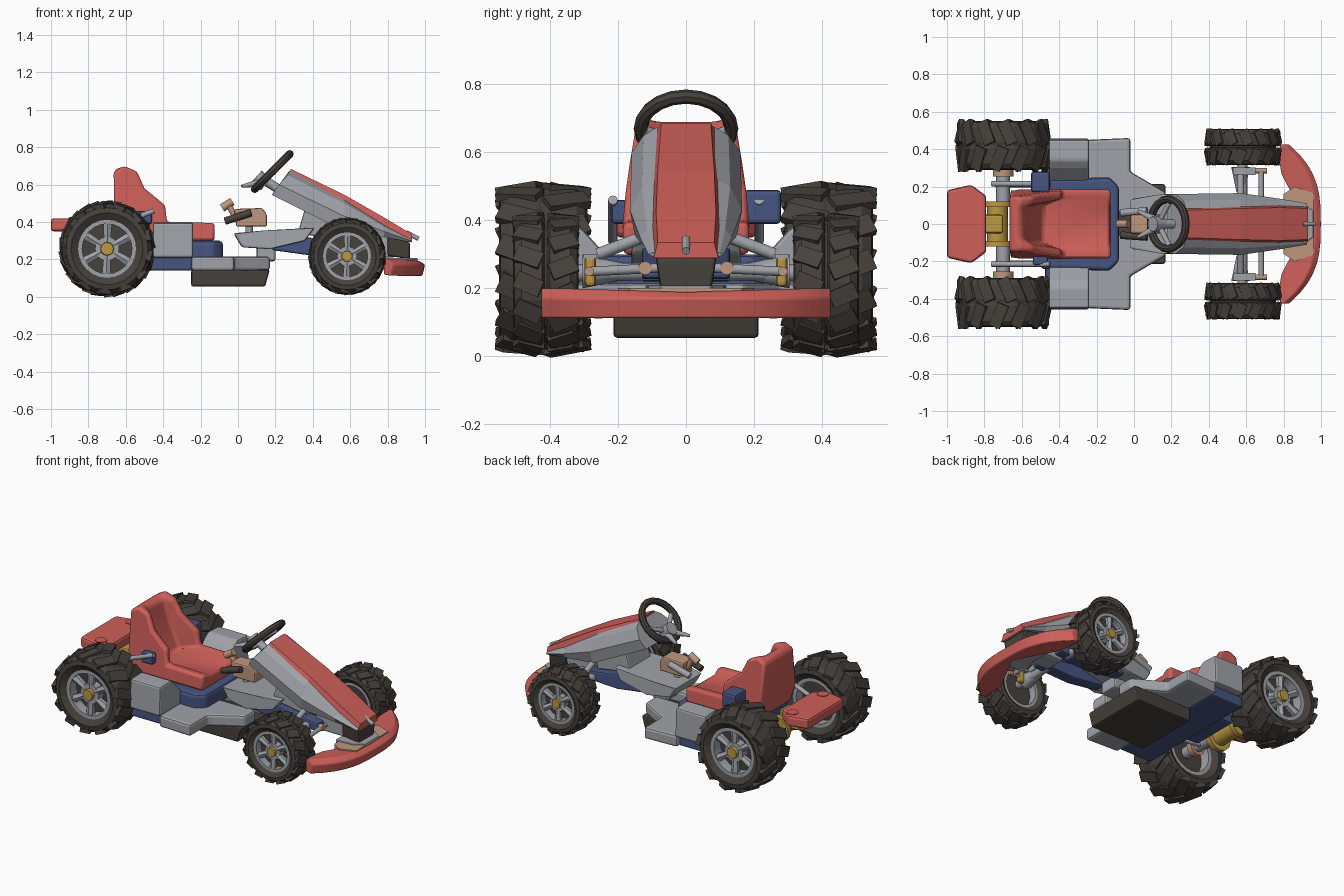
import bpy, bmesh, math
from mathutils import Vector, Matrix

if "Cube" in bpy.data.objects:
    bpy.data.objects.remove(bpy.data.objects["Cube"])


def colour(name, r, g, b):
    m = bpy.data.materials.new(name)
    m.diffuse_color = (r, g, b, 1)
    m.use_nodes = True
    m.node_tree.nodes["Principled BSDF"].inputs["Base Color"].default_value = m.diffuse_color
    return m


RED = colour("red", .62, .115, .10)
GREY = colour("grey", .35, .365, .395)
BLUE = colour("blue", .062, .09, .22)
BLACK = colour("charcoal", .062, .053, .045)
GOLD = colour("gold", .50, .31, .055)
TAN = colour("tan", .52, .31, .21)


def finish(name, bm, mat, bevel=0, smooth=False):
    bmesh.ops.recalc_face_normals(bm, faces=bm.faces)
    me = bpy.data.meshes.new(name)
    bm.to_mesh(me)
    bm.free()
    ob = bpy.data.objects.new(name, me)
    bpy.context.collection.objects.link(ob)
    me.materials.append(mat)
    if smooth:
        bpy.context.view_layer.objects.active = ob
        ob.select_set(True)
        bpy.ops.object.shade_smooth_by_angle(angle=math.radians(35))
        ob.select_set(False)
    if bevel:
        b = ob.modifiers.new("bevel", 'BEVEL')
        b.width, b.segments, b.limit_method = bevel, 2, 'ANGLE'
    return ob


def loft(name, loops, mat, bevel=0, smooth=False, closed=False):
    """Skin a row of equal-length point loops; caps the ends unless closed."""
    bm = bmesh.new()
    rows = [[bm.verts.new(p) for p in loop] for loop in loops]
    n = len(rows[0])
    for i in range(len(rows) if closed else len(rows) - 1):
        a, b = rows[i], rows[(i + 1) % len(rows)]
        for j in range(n):
            bm.faces.new((a[j], a[(j + 1) % n], b[(j + 1) % n], b[j]))
    if not closed:
        bm.faces.new(rows[0])
        bm.faces.new(rows[-1])
    return finish(name, bm, mat, bevel, smooth)


def box(name, x, y, z, mat, bevel=.012):
    return loft(name, [[(x[0], y[0], k), (x[1], y[0], k), (x[1], y[1], k), (x[0], y[1], k)] for k in z], mat, bevel)


def slab(name, pts, z0, z1, mat, bevel=.012, side=1):
    return loft(name, [[(x, y * side, z) for x, y in pts] for z in (z0, z1)], mat, bevel)


def side_prism(name, pts, y0, y1, mat, bevel=.01):
    return loft(name, [[(x, y, z) for x, z in pts] for y in (y0, y1)], mat, bevel)


def rod(name, p, q, r, mat, r2=None, n=12):
    p, q = Vector(p), Vector(q)
    rot = (q - p).to_track_quat('Z', 'Y')
    ring = [Vector((math.cos(a), math.sin(a), 0)) for a in (2 * math.pi * i / n for i in range(n))]
    return loft(name, [[p + rot @ (v * r) for v in ring],
                       [q + rot @ (v * (r2 or r)) for v in ring]], mat, smooth=True)


def lathe(name, c, prof, mat, n=24, smooth=True):
    """Spin a closed (y, radius) profile about the y axis through c."""
    loops = []
    for i in range(n):
        a = 2 * math.pi * i / n
        loops.append([(c[0] + r * math.cos(a), c[1] + y, c[2] + r * math.sin(a)) for y, r in prof])
    return loft(name, loops, mat, closed=True, smooth=smooth)


def wheel(tag, cx, cy, cz, R, h, rim, s, count, groove, lug):
    c = (cx, cy * s, cz)
    # tyre carcass with an optional centre groove
    half = [(.04 * h, groove * R), (.12 * h, .965 * R), (.75 * h, .95 * R), (.96 * h, .87 * R),
            (h, .76 * R), (.82 * h, rim), (.3 * h, rim * .97)]
    prof = half + [(-y, r) for y, r in reversed(half)]
    lathe(tag + "_tyre", c, prof, BLACK, 24, False)
    # slanted tread lugs
    bm = bmesh.new()
    for k in range(count):
        for d in (-1, 1):
            a = 2 * math.pi * (k + (.2 if d > 0 else -.2)) / count
            m = (Matrix.Translation(c) @ Matrix.Rotation(a, 4, 'Y') @ Matrix.Translation((0, d * h * .53, R * .93))
                 @ Matrix.Rotation(d * .4, 4, 'Z') @ Matrix.Rotation(-d * .12, 4, 'X')
                 @ Matrix.Diagonal((R * .25, h * lug, R * .1, 1)))
            bmesh.ops.create_cube(bm, size=1, matrix=m)
    finish(tag + "_tread", bm, BLACK)
    # rim ring, dark back disc, spokes and hub
    e = .82 * h
    lathe(tag + "_rim", c, [(-e, rim * 1.02), (-e, rim * .86), (e, rim * .86), (e, rim * 1.02)], GREY)
    rod(tag + "_back_disc", (cx, c[1] - .3 * h, cz), (cx, c[1] + .3 * h, cz), rim * .9, BLACK, n=24)
    for k in range(6):
        a = math.pi * k / 3 + .5
        u = Vector((math.cos(a), 0, math.sin(a)))
        o = Vector(c) + Vector((0, s * e * .72, 0))
        rod(tag + "_spoke", o + u * rim * .15, o + u * rim * .95, rim * .12, GREY, rim * .18, 6)
    rod(tag + "_hub_disc", (cx, c[1], cz), (cx, c[1] + s * e * .88, cz), rim * .42, GREY)
    rod(tag + "_hub_cap", (cx, c[1], cz), (cx, c[1] + s * e * 1.08, cz), rim * .3, GOLD, rim * .22)


for s in (-1, 1):
    wheel("rear_wheel", -.70, .42, .257, .253, .13, .155, s, 13, .95, 1.0)
    wheel("front_wheel", .583, .412, .217, .205, .096, .128, s, 15, .86, .84)
    # side pods, sloping down towards the seat
    loft("side_pod", [[(x, y * s, z) for y, z in ((.2, .21), (.21, .27), (.3, .37), (.34, .40), (.45, .395), (.458, .21))]
                      for x in (-.455, -.24)], GREY, .012)
    slab("side_step", [(-.25, .06), (-.25, .45), (-.02, .46), (-.02, .28), (.17, .17), (.17, .06)],
         .14, .215, GREY, .015, s)
    # rear axle, hubs and struts
    rod("rear_axle_tube", (-.70, .1 * s, .26), (-.70, .36 * s, .26), .037, GREY)
    rod("axle_nut", (-.70, .255 * s, .26), (-.70, .29 * s, .26), .055, TAN)
    rod("rear_brake_ring", (-.73, .09 * s, .26), (-.73, .12 * s, .26), .085, GOLD)
    rod("rear_strut", (-.76, .215 * s, .34), (-.45, .215 * s, .46), .014, GREY)
    rod("rear_link", (-.74, .21 * s, .25), (-.48, .21 * s, .22), .014, GREY)
    # front suspension
    rod("lower_arm", (.58, .08 * s, .25), (.58, .36 * s, .245), .026, GREY)
    rod("upper_arm", (.57, .13 * s, .35), (.57, .26 * s, .30), .018, GREY)
    rod("arm_flare", (.57, .17 * s, .25), (.57, .305 * s, .25), .022, GREY, .05)
    box("front_knuckle", (.61, .65), sorted((.265 * s, .298 * s)), (.205, .295), GOLD)
    box("knuckle_cap", (.53, .65), sorted((.262 * s, .302 * s)), (.288, .302), GREY, 0)
    rod("tie_rod", (.68, .08 * s, .26), (.68, .28 * s, .25), .014, GREY)
    rod("tie_rod_end", (.65, .285 * s, .25), (.71, .285 * s, .25), .014, TAN)
    rod("tie_rod_joint", (.665, .12 * s, .26), (.695, .12 * s, .26), .02, TAN)
    rod("tail_peg", (-.87, .155 * s, .40), (-.87, .155 * s, .424), .035, RED)
    # steering spokes and levers
    rod("steering_spoke", (.13, 0, .62), (.19, .12 * s, .665), .014, GREY)
    rod("steering_lever", (.12, .02 * s, .61), (.02, .07 * s, .592), .022, GREY, .008)
    # pedal floor rails
    side_prism("frame_rail", [(.18, .25), (.40, .22), (.66, .23), (.66, .28), (.36, .32), (.2, .31)],
               .05 * s, .13 * s, BLUE)

# differential and rear cover
rod("differential", (-.73, -.12, .26), (-.73, .12, .26), .055, GOLD)
slab("tail_pod", [(-1, -.18), (-.87, -.21), (-.79, -.15), (-.79, .15), (-.87, .21), (-1, .18)], .35, .42, RED, .015)
box("tail_bracket", (-.84, -.70), (-.05, .05), (.25, .355), GOLD)

# floor, tub and engine blocks
box("floor_pan", (-.475, -.24), (-.42, .42), (.14, .212), BLUE)
slab("seat_tub", [(-.50, -.24), (-.13, -.25), (-.08, -.2), (-.08, .2), (-.13, .25), (-.50, .24)], .19, .30, BLUE, .02)
box("engine", (-.62, -.44), (-.16, .16), (.2, .34), BLUE)
box("engine_box", (-.55, -.45), (.17, .28), (.39, .49), BLUE)
box("engine_valve", (-.54, -.46), (-.22, -.17), (.39, .46), BLUE)
side_prism("skid_pan", [(-.25, .055), (.145, .055), (.17, .145), (-.25, .145)], -.213, .213, BLACK)

# seat: section profiles across y, raised bolsters outside and a hollow middle
outer = [(-.66, .42), (-.665, .67), (-.61, .70), (-.54, .67), (-.50, .58), (-.39, .49), (-.38, .40), (-.125, .395), (-.125, .30), (-.62, .30)]
inner = [(-.66, .42), (-.665, .67), (-.63, .695), (-.59, .67), (-.57, .58), (-.535, .47), (-.49, .375), (-.13, .375), (-.125, .30), (-.62, .30)]
loops = []
for y, prof in ((-.185, outer), (-.14, outer), (-.10, inner), (.10, inner), (.14, outer), (.185, outer)):
    loops.append([(x, y * (1 - .9 * max(0, z - .45)), z) for x, z in prof])
loft("seat", loops, RED, .015, True)
side_prism("seat_back_pad", [(-.545, .48), (-.572, .565), (-.566, .567), (-.539, .482)], -.06, .06, BLACK, 0)

# hood: half sections mirrored, with a raised red centre panel
secs = [[(.275, .085, .675), (.265, .125, .650), (.22, .16, .60), (.18, .15, .545)],
        [(.57, .085, .52), (.57, .13, .50), (.57, .165, .43), (.56, .15, .355)],
        [(.78, .085, .39), (.78, .115, .375), (.78, .135, .35), (.78, .12, .32)],
        [(.925, .08, .31), (.925, .1, .305), (.925, .11, .30), (.92, .095, .292)]]
loft("hood", [h + [(x, -y, z) for x, y, z in reversed(h)] for h in secs], GREY)
loft("hood_stripe", [[(x, -w, z - d), (x, -w + .012, z), (x, w - .012, z), (x, w, z - d)]
                     for x, w, z, d in ((.28, .085, .685, .015), (.57, .095, .545, .035),
                                        (.78, .1, .425, .05), (.93, .095, .335, .045))], RED)
rod("hood_tab", (.90, 0, .345), (.965, 0, .31), .012, GREY)

# nose grille and lower nose
loft("nose_grille", [[(.8, -.08, .22), (.8, .08, .22), (.8, .09, .33), (.8, -.09, .33)],
                     [(.92, -.075, .20), (.92, .075, .20), (.92, .09, .29), (.92, -.09, .29)]], BLACK, .01)
box("nose_core", (.6, .84), (-.07, .07), (.21, .36), GREY)

# cockpit lower body
loft("leg_fairing", [[(.02, y * .8, .265), (.17, y, .255), (.36, y, .30), (.41, y * .9, .37), (.14, y, .355), (-.025, y * .8, .34)]
                     for y in (-.165, .165)], GREY, .012)
box("fairing_link", (.1, .2), (-.06, .06), (.19, .30), GREY)
side_prism("dash_support", [(.32, .34), (.56, .30), (.56, .42), (.36, .48)], -.11, .11, GREY)

# gear lever console
side_prism("console", [(-.01, .375), (.155, .375), (.155, .44), (.13, .475), (-.02, .47)], -.05, .05, TAN)
rod("console_post", (.06, 0, .33), (.06, 0, .39), .02, GREY)
rod("gear_stick", (-.01, 0, .42), (-.05, 0, .49), .016, TAN)
rod("gear_knob", (-.085, 0, .475), (-.03, 0, .51), .022, TAN)
rod("pedal_bar", (-.07, -.06, .405), (.07, -.07, .45), .02, BLACK)
rod("pedal_bar", (-.07, .06, .405), (.07, .07, .45), .02, GREY)

# steering wheel and column
bpy.ops.mesh.primitive_torus_add(major_segments=20, minor_segments=8, major_radius=.133, minor_radius=.021,
                                 location=(.183, 0, .67), rotation=(0, -math.pi / 4, 0))
wheel_ring = bpy.context.object
wheel_ring.name = "steering_wheel"
wheel_ring.data.materials.append(BLACK)
bpy.ops.object.shade_smooth_by_angle(angle=math.radians(50))
rod("steering_column", (.13, 0, .63), (.34, 0, .50), .025, GREY)
rod("steering_hub", (.1, 0, .645), (.15, 0, .60), .04, GREY)
rod("steering_spoke_low", (.13, 0, .62), (.09, 0, .575), .013, GREY)

# crescent front bumper
loops = []
for i in range(-8, 9):
    t = abs(i) / 8
    y = .425 * i / 8
    xo = 1 - .17 * t ** 3
    xi = .93 - .15 * min(1, t * 1.5)
    loops.append([(xi, y, .12), (xi, y, .185 + .012 * t), (xo - .03, y, .19 + .012 * t),
                  (xo, y, .172), (xo - .015, y, .112)])
loft("front_bumper", loops, RED, .006, True)
slab("bumper_plate", [(.80, -.16), (.86, -.2), (.96, -.165), (.96, .165), (.86, .2), (.80, .16)], .17, .201, TAN, 0)
slab("bumper_tongue", [(.78, -.12), (.90, -.11), (.96, -.07), (.96, .07), (.90, .11), (.78, .12)], .16, .209, GREY, .005)
